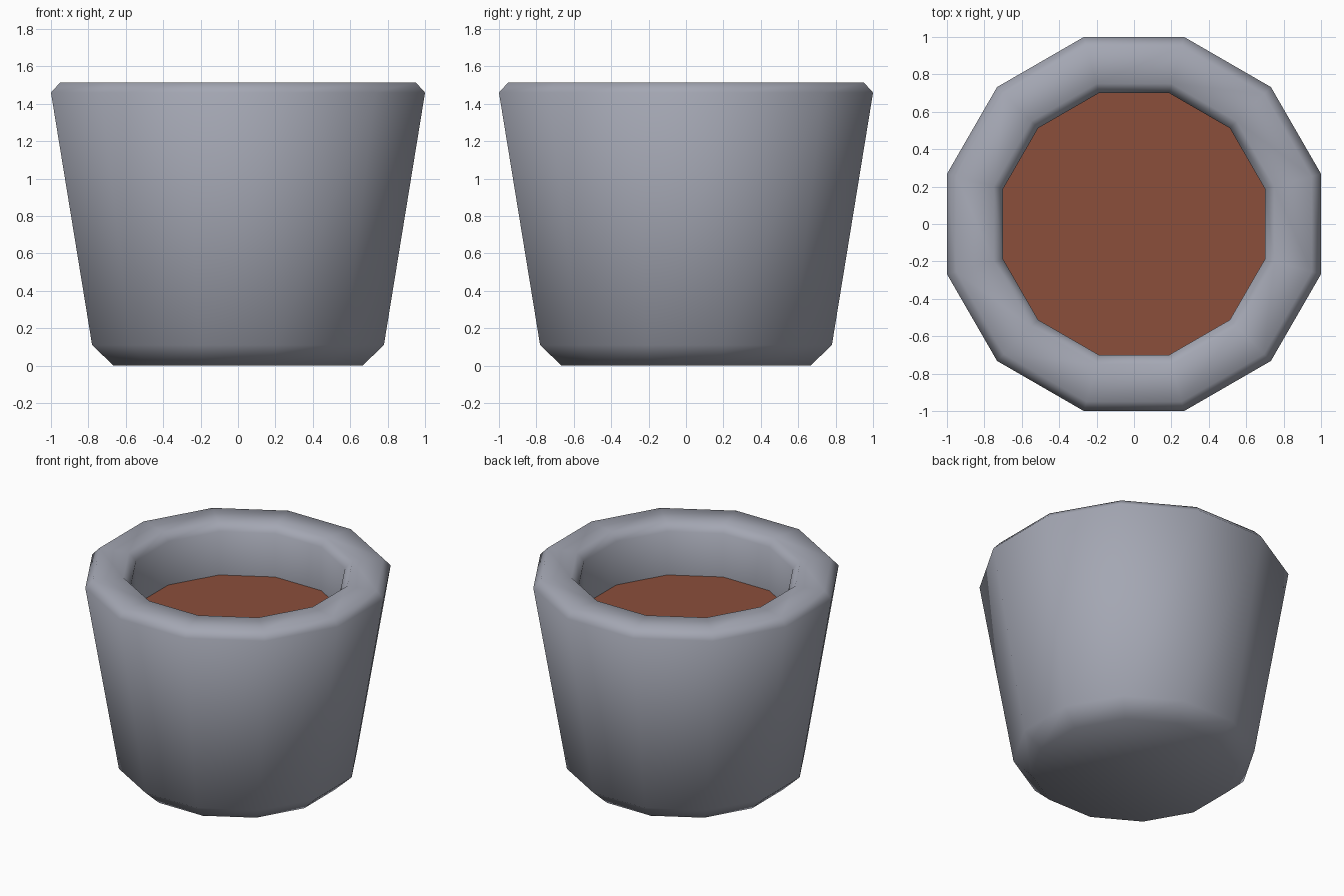
import bpy
import bmesh
import math

SIDES = 12
cube = bpy.data.objects.get("Cube")
if cube:
    bpy.data.objects.remove(cube, do_unlink=True)


def make_material(name, color):
    mat = bpy.data.materials.new(name)
    mat.use_nodes = True
    mat.diffuse_color = (*color, 1)
    mat.node_tree.nodes["Principled BSDF"].inputs["Base Color"].default_value = (*color, 1)
    return mat


def add_ring(bm, apothem, z):
    # Flat sides face along x and y, so corners are turned by half a side
    radius = apothem / math.cos(math.pi / SIDES)
    angles = [(i + 0.5) * math.tau / SIDES for i in range(SIDES)]
    return [bm.verts.new((radius * math.cos(a), radius * math.sin(a), z)) for a in angles]


def finish(bm, name, mat, smooth):
    mesh = bpy.data.meshes.new(name)
    for face in bm.faces:
        face.smooth = smooth
    bm.to_mesh(mesh)
    bm.free()
    mesh.materials.append(mat)
    obj = bpy.data.objects.new(name, mesh)
    bpy.context.collection.objects.link(obj)
    return obj


def lathe(name, profile, mat):
    bm = bmesh.new()
    rings = [add_ring(bm, r, z) for r, z in profile]
    for low, high in zip(rings, rings[1:]):
        for i in range(SIDES):
            j = (i + 1) % SIDES
            bm.faces.new((low[i], low[j], high[j], high[i]))
    bm.faces.new(rings[0][::-1])
    return finish(bm, name, mat, True)


def disc(name, apothem, z, mat):
    bm = bmesh.new()
    bm.faces.new(add_ring(bm, apothem, z))
    return finish(bm, name, mat, False)


grey = make_material("grey stone", (0.37, 0.385, 0.45))
brown = make_material("brown soil", (0.26, 0.077, 0.043))

# Pot: base, chamfer, tapered wall, bevelled rim, inner wall
pot_profile = [(0.665, 0), (0.78, 0.11), (1.0, 1.46), (0.95, 1.515),
               (0.75, 1.515), (0.70, 1.46), (0.70, 1.14)]
lathe("pot", pot_profile, grey)

# Soil surface filling the pot
disc("soil", 0.70, 1.14, brown)
